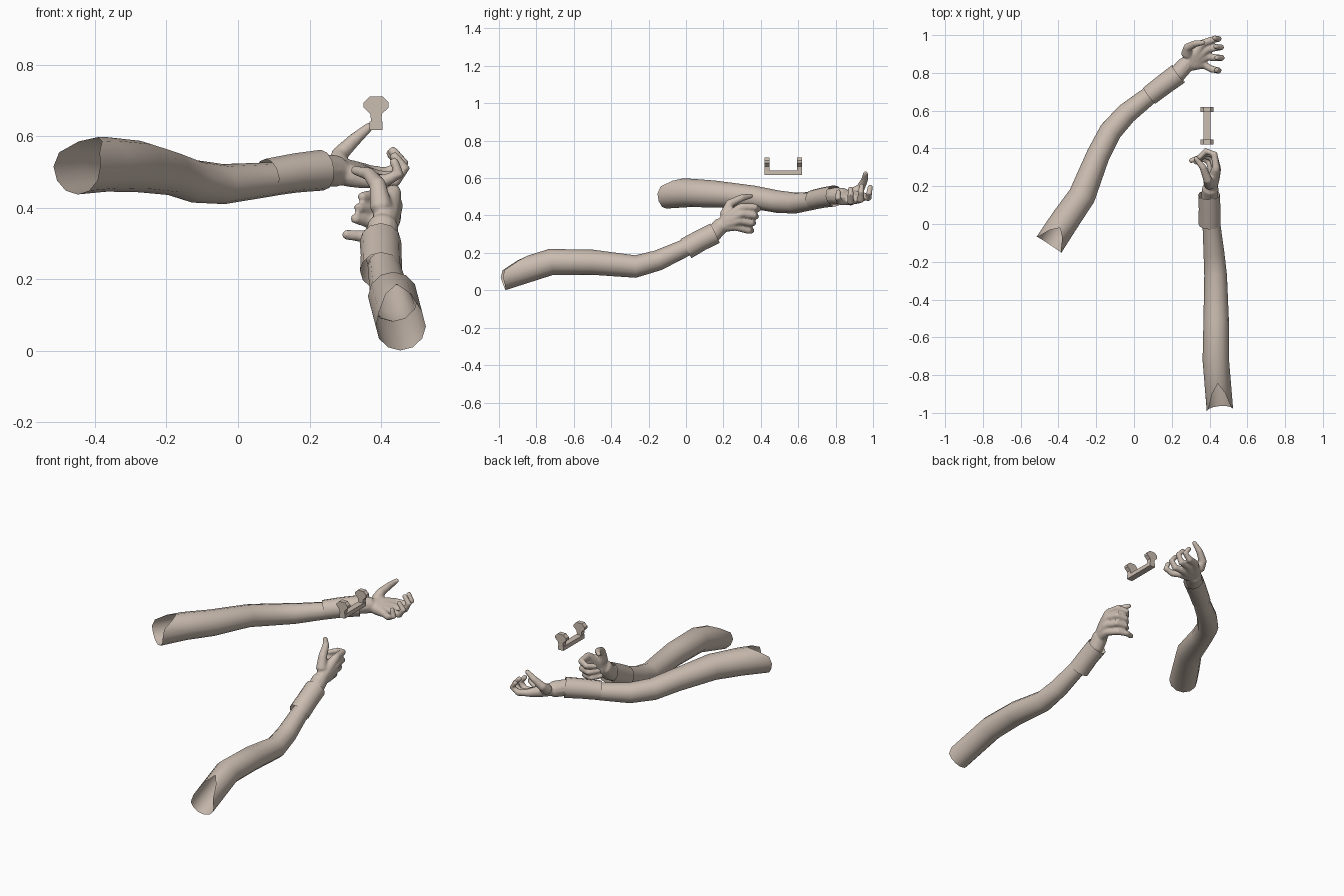
import bpy, bmesh, math
from mathutils import Vector

cube = bpy.data.objects.get("Cube")
if cube:
    bpy.data.objects.remove(cube)

SKIN = (0.60, 0.51, 0.44, 1)
mat = bpy.data.materials.new("warm beige")
mat.use_nodes = True
mat.diffuse_color = SKIN
bsdf = mat.node_tree.nodes["Principled BSDF"]
bsdf.inputs["Base Color"].default_value = SKIN
bsdf.inputs["Roughness"].default_value = 0.8


def finish(name, bm, angle=40):
    bmesh.ops.recalc_face_normals(bm, faces=bm.faces)
    mesh = bpy.data.meshes.new(name)
    bm.to_mesh(mesh)
    bm.free()
    mesh.materials.append(mat)
    obj = bpy.data.objects.new(name, mesh)
    bpy.context.collection.objects.link(obj)
    bpy.ops.object.select_all(action='DESELECT')
    obj.select_set(True)
    bpy.context.view_layer.objects.active = obj
    bpy.ops.object.shade_smooth_by_angle(angle=math.radians(angle))
    return obj


def tube(bm, path, sides=12, cap=False, scoop=0.0):
    """Sweep a ring along (x, y, z, radius) stations; scoop cuts back the top of the first ring."""
    pts = [Vector(p[:3]) for p in path]
    radii = [p[3] for p in path]
    dirs = [(pts[min(i + 1, len(pts) - 1)] - pts[max(i - 1, 0)]).normalized()
            for i in range(len(pts))]
    if cap:  # rounded ends
        pts = [pts[0] - dirs[0] * radii[0] * .6] + pts + [pts[-1] + dirs[-1] * radii[-1] * .6]
        radii = [radii[0] * .6] + radii + [radii[-1] * .6]
        dirs = [dirs[0]] + dirs + [dirs[-1]]
    up = Vector((0, 0, 1)) if abs(dirs[0].z) < .9 else Vector((0, 1, 0))
    rings = []
    for i, (p, t, r) in enumerate(zip(pts, dirs, radii)):
        up = (up - t * up.dot(t)).normalized()
        side = t.cross(up)
        ring = []
        for k in range(sides):
            a = 2 * math.pi * k / sides
            v = p + (up * math.cos(a) + side * math.sin(a)) * r
            if i == 0:
                v += t * scoop * max(0, math.cos(a)) ** 3
            ring.append(bm.verts.new(v))
        rings.append(ring)
    for a, b in zip(rings, rings[1:]):
        for k in range(sides):
            n = (k + 1) % sides
            bm.faces.new((a[k], a[n], b[n], b[k]))
    if cap:
        bm.faces.new(rings[0])
        bm.faces.new(rings[-1])


def shell(name, path, scoop=0.0):
    bm = bmesh.new()
    tube(bm, path, 12, False, scoop)
    return finish(name, bm)


def hand(name, wrist, fingers, thumb):
    """Palm bones fan from the wrist to each knuckle, then blend into one skin."""
    bm = bmesh.new()
    tube(bm, wrist, 12, True)
    root = Vector(wrist[-1][:3])
    for joints in fingers:
        knuckle = Vector(joints[0])
        mid = root.lerp(knuckle, .5)
        tube(bm, [(*root, .036), (*mid, .033), (*knuckle, .023)], 10, True)
        tube(bm, [(*j, r) for j, r in zip(joints, (.021, .019, .017, .014))], 10, True)
    tube(bm, [(*j, r) for j, r in zip(thumb, (.032, .024, .019, .013))], 10, True)
    obj = finish(name, bm)
    remesh = obj.modifiers.new("blend", 'REMESH')
    remesh.mode = 'VOXEL'
    remesh.voxel_size = .006
    remesh.use_smooth_shade = True
    soft = obj.modifiers.new("soften", 'SMOOTH')
    soft.factor = .5
    soft.iterations = 4
    return obj


# Sleeves: open tubes, cut back on top at the shoulder end
shell("left_sleeve", [
    (.455, -.985, .068, .070), (.433, -.72, .152, .070), (.435, -.5, .15, .067),
    (.432, -.27, .127, .060), (.423, -.15, .16, .055), (.408, .02, .238, .046)], .17)
shell("right_sleeve", [
    (-.45, -.11, .515, .078), (-.365, .02, .521, .076), (-.275, .15, .515, .072),
    (-.19, .365, .497, .062), (-.125, .49, .474, .060), (-.04, .585, .466, .056),
    (.10, .695, .48, .047)], .11)

# Cuffs
shell("left_cuff", [(.40, .0, .223, .059), (.40, .08, .268, .057), (.398, .155, .305, .058)])
shell("right_cuff", [(.082, .68, .484, .053), (.16, .74, .497, .055), (.235, .795, .505, .057)])

# Left hand: palm inward, fingers curled round a grip
hand("left_hand",
     [(.40, .06, .258, .044), (.40, .15, .305, .045), (.405, .19, .35, .044)],
     [[(.435, .295, .445), (.425, .37, .445), (.38, .387, .435), (.345, .35, .43)],
      [(.44, .295, .41), (.425, .365, .40), (.375, .375, .395), (.335, .335, .40)],
      [(.435, .28, .372), (.415, .35, .36), (.365, .36, .36), (.325, .325, .37)],
      [(.42, .26, .34), (.395, .335, .32), (.345, .35, .32), (.30, .335, .325)]],
     [(.40, .21, .40), (.39, .235, .465), (.365, .30, .495), (.325, .35, .505)])

# Right hand: palm up, fingers curling upward, thumb raised
hand("right_hand",
     [(.14, .725, .493, .042), (.235, .80, .505, .046), (.275, .845, .502, .045)],
     [[(.36, .955, .50), (.415, .975, .495), (.45, .98, .52), (.425, .985, .555)],
      [(.385, .925, .485), (.44, .935, .485), (.462, .935, .525), (.43, .94, .56)],
      [(.385, .885, .475), (.44, .88, .475), (.465, .88, .51), (.435, .88, .545)],
      [(.365, .845, .475), (.41, .82, .475), (.45, .812, .495), (.435, .815, .53)]],
     [(.28, .90, .52), (.285, .935, .55), (.325, .955, .59), (.368, .96, .627)])


# Bracket: two headed posts on a bar
def prism(bm, outline, y0, y1):
    face = bm.faces.new([bm.verts.new((x, y0, z)) for x, z in outline])
    out = bmesh.ops.extrude_face_region(bm, geom=[face])["geom"]
    moved = [v for v in out if isinstance(v, bmesh.types.BMVert)]
    bmesh.ops.translate(bm, vec=(0, y1 - y0, 0), verts=moved)


half = [(.013, .62), (.016, .662), (.035, .68), (.035, .694), (.018, .711)]
post = [(.386 + x, z) for x, z in half] + [(.386 - x, z) for x, z in reversed(half)]
bar = [(.368, .617), (.404, .617), (.404, .641), (.368, .641)]
for name, outline, y0, y1 in (("front_post", post, .42, .447), ("rear_post", post, .593, .62),
                              ("bracket_bar", bar, .42, .62)):
    bm = bmesh.new()
    prism(bm, outline, y0, y1)
    finish(name, bm, 20)
